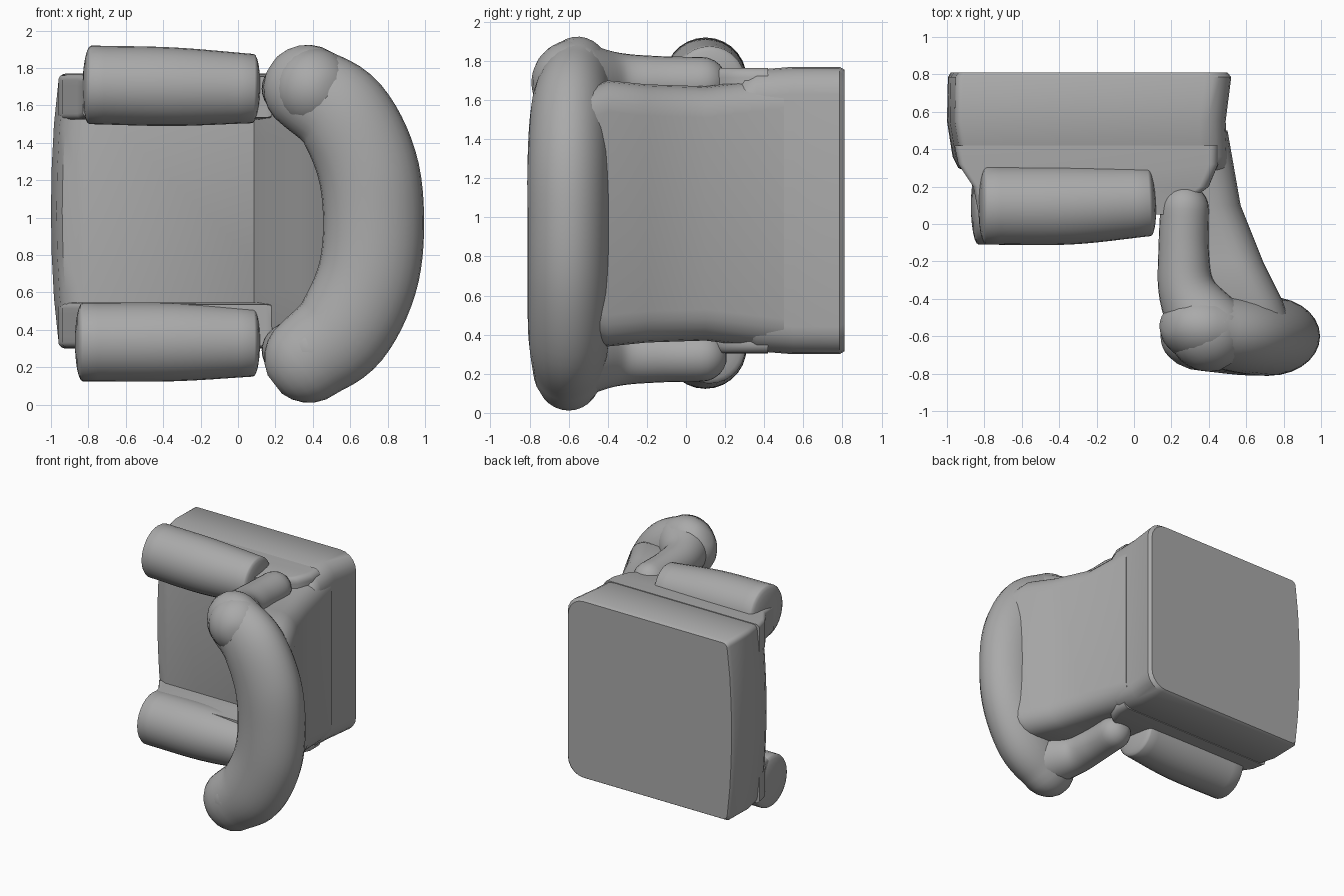
import bpy, bmesh
from math import sin, cos, pi, radians
from mathutils import Vector

cube = bpy.data.objects.get("Cube")
if cube:
    bpy.data.objects.remove(cube)

grey = bpy.data.materials.new("plain_grey")
grey.use_nodes = True
colour = (0.4, 0.4, 0.4, 1)
grey.diffuse_color = colour
grey.node_tree.nodes["Principled BSDF"].inputs["Base Color"].default_value = colour


def loft(name, rings, angle=40):
    """Skin a list of equal rings and cap both ends."""
    bm = bmesh.new()
    loops = [[bm.verts.new(p) for p in ring] for ring in rings]
    n = len(loops[0])
    for a, b in zip(loops, loops[1:]):
        for i in range(n):
            j = (i + 1) % n
            bm.faces.new((a[i], a[j], b[j], b[i]))
    bm.faces.new(loops[0])
    bm.faces.new(loops[-1])
    bmesh.ops.recalc_face_normals(bm, faces=bm.faces)
    mesh = bpy.data.meshes.new(name)
    bm.to_mesh(mesh)
    bm.free()
    mesh.materials.append(grey)
    obj = bpy.data.objects.new(name, mesh)
    bpy.context.collection.objects.link(obj)
    bpy.ops.object.select_all(action='DESELECT')
    obj.select_set(True)
    bpy.context.view_layer.objects.active = obj
    bpy.ops.object.shade_smooth_by_angle(angle=radians(angle))
    return obj


def block(name, stations, zc, r_front, r_back, bulge=0.0):
    """Rounded block along y; each station is y, x0, x1, half width."""
    rings = []
    for y, x0, x1, h in stations:
        ring = []
        corners = ((x1, 1, 1, r_back, 0), (x0, -1, 1, r_front, 1),
                   (x0, -1, -1, r_front, 2), (x1, 1, -1, r_back, 3))
        for x, sx, sz, r, quarter in corners:
            for k in range(6):
                a = (quarter + k / 5) * pi / 2
                ring.append(Vector((x - sx * r + r * cos(a), y,
                                    zc + sz * (h - r) + r * sin(a))))
            if quarter == 1:
                for k in range(1, 6):
                    w = (1 - k / 3) * (h - r)
                    ring.append(Vector((x0 - bulge * (1 - (w / h) ** 2), y, zc + w)))
        rings.append(ring)
    return loft(name, rings)


def spline(points, steps=6):
    """Smooth path through points of x, y, z, radius."""
    p = [Vector(q) for q in points]
    p = [2 * p[0] - p[1]] + p + [2 * p[-1] - p[-2]]
    out = []
    for a, b, c, d in zip(p, p[1:], p[2:], p[3:]):
        for k in range(steps):
            t = k / steps
            out.append(0.5 * (2 * b + (c - a) * t + (2 * a - 5 * b + 4 * c - d) * t * t
                              + (3 * b - a - 3 * c + d) * t ** 3))
    return out + [p[-2]]


def tube(name, points, ref, flat=1.0, dome=1.0, sides=28):
    """Round bolster along a path with domed ends."""
    path = spline(points)
    rings = []

    def add(centre, t, r):
        a = t.cross(Vector(ref)).normalized()
        b = a.cross(t)
        rings.append([centre + r * (a * cos(2 * pi * i / sides)
                                    + flat * b * sin(2 * pi * i / sides))
                      for i in range(sides)])

    last = len(path) - 1
    for i, q in enumerate(path):
        t = (path[min(i + 1, last)] - path[max(i - 1, 0)]).to_3d().normalized()
        c, r = q.to_3d(), q.w
        ends = [k * pi / 12 for k in range(1, 6)]
        if i == 0:
            for f in reversed(ends):
                add(c - t * r * dome * sin(f), t, r * cos(f))
        add(c, t, r)
        if i == last:
            for f in ends:
                add(c + t * r * dome * sin(f), t, r * cos(f))
    return loft(name, rings)


# Seat base with a slightly bulging front edge
block("seat_base", [(0.81, -0.94, 0.5, 0.72), (0.785, -0.955, 0.52, 0.735),
                    (0.55, -0.96, 0.49, 0.735), (0.36, -0.93, 0.5, 0.72),
                    (0.30, -0.90, 0.5, 0.69), (0.27, -0.83, 0.5, 0.64)],
      1.035, 0.04, 0.14, 0.04)

# Backrest shell leaning outward
block("backrest_shell", [(0.5, 0.0, 0.5, 0.70), (0.1, 0.15, 0.57, 0.65),
                         (-0.2, 0.33, 0.69, 0.66), (-0.4, 0.42, 0.79, 0.68),
                         (-0.62, 0.5, 0.87, 0.60)], 1.02, 0.05, 0.16)

# Curved bolster along the end of the backrest
tube("backrest_roll", [(0.37, -0.56, 1.69, 0.235), (0.56, -0.59, 1.55, 0.26),
                       (0.69, -0.60, 1.28, 0.27), (0.725, -0.60, 0.97, 0.27),
                       (0.69, -0.60, 0.67, 0.27), (0.56, -0.60, 0.40, 0.265),
                       (0.38, -0.60, 0.25, 0.24)], (0, 1, 0), flat=0.78)

# Each side: arm bolster, its support panel and the wing joining it to the roll
for side, za, zw, zp, x0 in (("upper", 1.71, 1.69, 1.645, -0.79),
                             ("lower", 0.335, 0.29, 0.425, -0.83)):
    drift = -0.02 if side == "upper" else 0.0
    tube(side + "_arm", [(x0, 0.10, za, 0.21), (-0.35, 0.10, za + drift / 2, 0.21),
                         (0.08, 0.12, za + drift, 0.185)], (0, 0, 1), dome=0.2)
    block(side + "_arm_panel", [(0.42, -0.96, 0.45, 0.12), (0.32, -0.94, 0.45, 0.12),
                                (0.2, -0.86, 0.4, 0.12), (0.05, -0.83, 0.2, 0.11)],
          zp, 0.03, 0.05)
    tube(side + "_wing", [(0.27, 0.08, zw, 0.13), (0.265, -0.15, zw, 0.135),
                          (0.285, -0.36, zw, 0.155), (0.40, -0.57, zw, 0.22)],
         (0, 0, 1))
